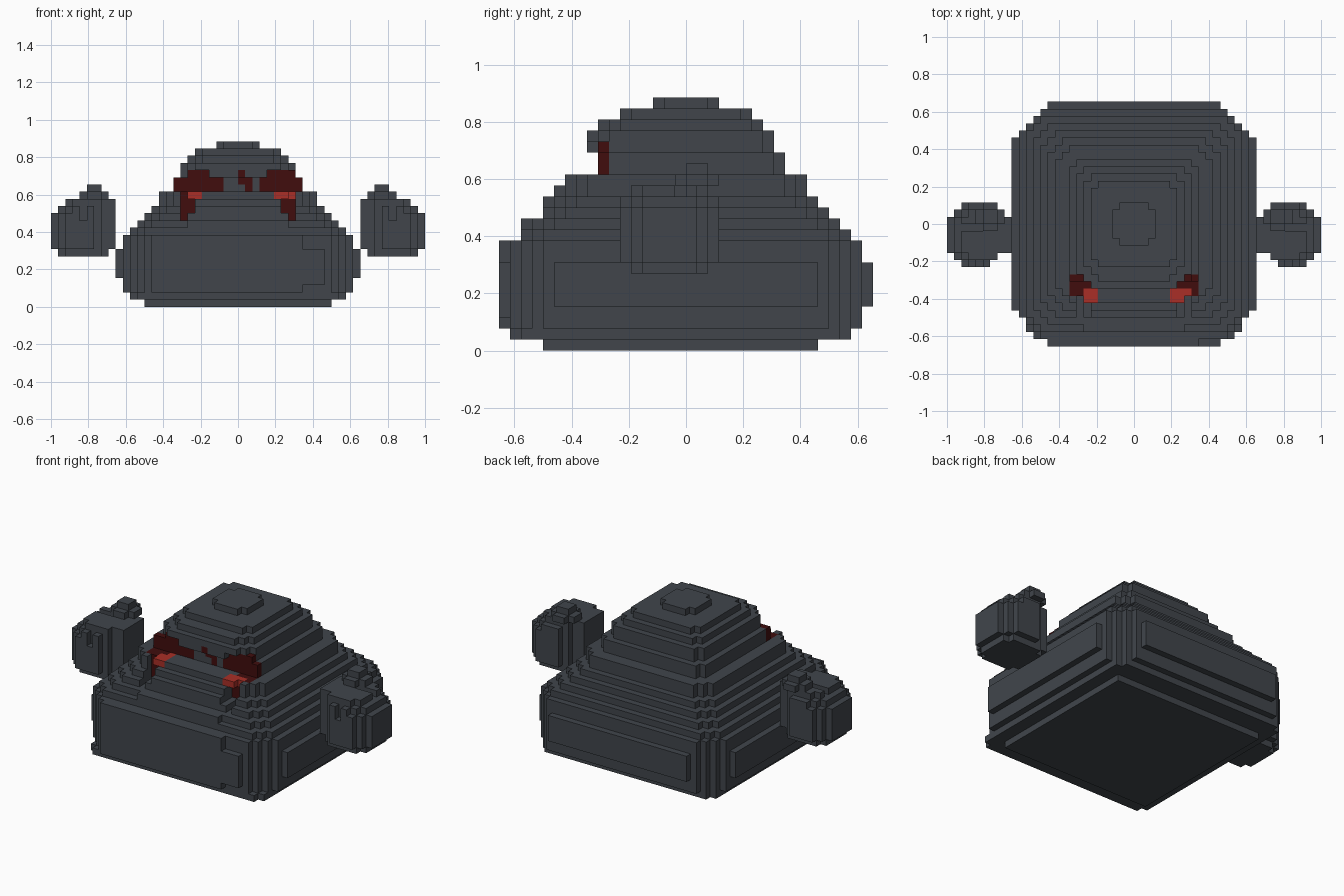
import bpy
import bmesh

if "Cube" in bpy.data.objects:
    bpy.data.objects.remove(bpy.data.objects["Cube"], do_unlink=True)

U = 1 / 26  # edge length of one block
grid = {}   # (x, y, z) block -> part name


def material(name, rgb):
    m = bpy.data.materials.new(name)
    m.use_nodes = True
    m.diffuse_color = (*rgb, 1)
    bsdf = m.node_tree.nodes["Principled BSDF"]
    bsdf.inputs["Base Color"].default_value = (*rgb, 1)
    bsdf.inputs["Roughness"].default_value = 0.8
    return m


stone = material("slate grey", (0.052, 0.060, 0.071))
dark = material("dark red", (0.052, 0.004, 0.004))
glow = material("bright red", (0.40, 0.028, 0.020))


def fill(part, xs, ys, zs, cut=0):
    """Fill a block of cells with stepped corners; part None carves."""
    for x in range(*xs):
        for y in range(*ys):
            ex = min(x - xs[0], xs[1] - 1 - x)
            ey = min(y - ys[0], ys[1] - 1 - y)
            if ex + ey < cut:
                continue
            for z in range(*zs):
                if part:
                    grid[x, y, z] = part
                else:
                    grid.pop((x, y, z), None)


# Body: bottom layer, top layer, half width, front, back, corner cut
for z0, z1, h, f, b, c in [
        (0, 1, 13, 13, 12, 0), (1, 2, 15, 16, 15, 1), (2, 4, 16, 16, 16, 3),
        (4, 8, 17, 17, 17, 5), (8, 10, 16, 16, 16, 3), (10, 11, 15, 15, 15, 2),
        (11, 12, 14, 14, 14, 2), (12, 13, 13, 13, 13, 2), (13, 14, 12, 12, 12, 2),
        (14, 16, 11, 11, 11, 2), (16, 18, 9, 8, 9, 1), (18, 20, 8, 8, 8, 1),
        (20, 21, 7, 7, 7, 1), (21, 22, 6, 6, 6, 1), (22, 23, 3, 3, 3, 1)]:
    fill("body", (-h, h), (-f, b), (z0, z1), c)

# Belly plate standing one block proud of the front
fill("belly", (-12, 9), (-17, -16), (2, 4))
fill("belly", (-12, 9), (-17, -16), (8, 10))
fill("belly", (9, 12), (-17, -16), (3, 4))

# Stepped muzzle
for z0, z1, f in [(10, 12, 15), (12, 14, 13), (14, 15, 12), (15, 16, 11)]:
    fill("muzzle", (-7, 7), (-f, -8), (z0, z1))

# Brow ridge
fill("brow", (-4, 4), (-9, -8), (18, 19))
fill("brow", (-6, 6), (-9, -8), (19, 20))
fill("brow", (-5, 5), (-8, -7), (20, 21))

# Eye sockets with a groove running down each cheek
for s in (-1, 1):
    def span(a, b):
        return (a, b) if s > 0 else (-b, -a)
    fill(None, span(6, 8), (-14, -10), (13, 16))
    fill(None, span(7, 8), (-14, -10), (12, 13))
    fill("eye_sockets", span(6, 8), (-10, -8), (13, 16))
    fill("eye_sockets", span(7, 8), (-10, -9), (12, 13))
    fill("eye_sockets", span(6, 9), (-10, -8), (15, 16))
    fill("eye_sockets", span(2 if s < 0 else 3, 9), (-8, -7), (16, 18))
    fill("eye_sockets", span(4, 7 if s < 0 else 8), (-8, -7), (18, 19))
# Nose slit
fill("nose_slit", (0, 1), (-8, -7), (17, 18))
fill("nose_slit", (1, 2), (-8, -7), (16, 18))
fill("nose_slit", (0, 1), (-9, -8), (18, 19))
# Glowing pupils
fill("pupils", (-7, -5), (-11, -9), (15, 16))
fill("pupils", (-6, -5), (-9, -8), (15, 16))
fill("pupils", (5, 8), (-10, -9), (15, 16))
fill("pupils", (5, 7), (-11, -10), (15, 16))

# Floating hands, mirrored
for s, name in ((1, "left_hand"), (-1, "right_hand")):
    def hand(xs, ys, zs, cut=0, part=name):
        fill(part, xs if s > 0 else (-xs[1], -xs[0]), ys, zs, cut)
    hand((18, 25), (-5, 2), (7, 8), 1)
    hand((18, 26), (-6, 3), (8, 13), 2)
    hand((17, 18), (-4, 1), (8, 15))
    hand((18, 25), (-6, 3), (13, 14), 2)
    hand((18, 24), (-5, 2), (14, 15), 1)
    hand((18, 22), (-1, 3), (15, 16), 1)  # thumb
    hand((19, 21), (0, 2), (16, 17))
    hand((20, 24), (-1, 0), (14, 15), 0, None)  # gap beside the thumb
    hand((21, 22), (-6, -5), (12, 14), 0, None)  # finger groove

# Outer faces of a block: neighbour direction and the four corners
SIDES = []
for axis in range(3):
    for sign in (0, 1):
        a, b = (axis + 1) % 3, (axis + 2) % 3
        ring = [(0, 0), (1, 0), (1, 1), (0, 1)]
        corners = []
        for p, q in (ring if sign else ring[::-1]):
            v = [0, 0, 0]
            v[axis], v[a], v[b] = sign, p, q
            corners.append(v)
        step = [0, 0, 0]
        step[axis] = 1 if sign else -1
        SIDES.append((step, corners))


def build(part, mat):
    bm = bmesh.new()
    verts = {}
    for cell, owner in grid.items():
        if owner != part:
            continue
        for step, corners in SIDES:
            if tuple(c + d for c, d in zip(cell, step)) in grid:
                continue
            face = []
            for corner in corners:
                key = tuple(c + d for c, d in zip(cell, corner))
                if key not in verts:
                    verts[key] = bm.verts.new([k * U for k in key])
                face.append(verts[key])
            bm.faces.new(face)
    mesh = bpy.data.meshes.new(part)
    bm.to_mesh(mesh)
    bm.free()
    mesh.materials.append(mat)
    bpy.context.collection.objects.link(bpy.data.objects.new(part, mesh))


for part in ("body", "belly", "muzzle", "brow", "left_hand", "right_hand"):
    build(part, stone)
for part in ("eye_sockets", "nose_slit"):
    build(part, dark)
build("pupils", glow)
